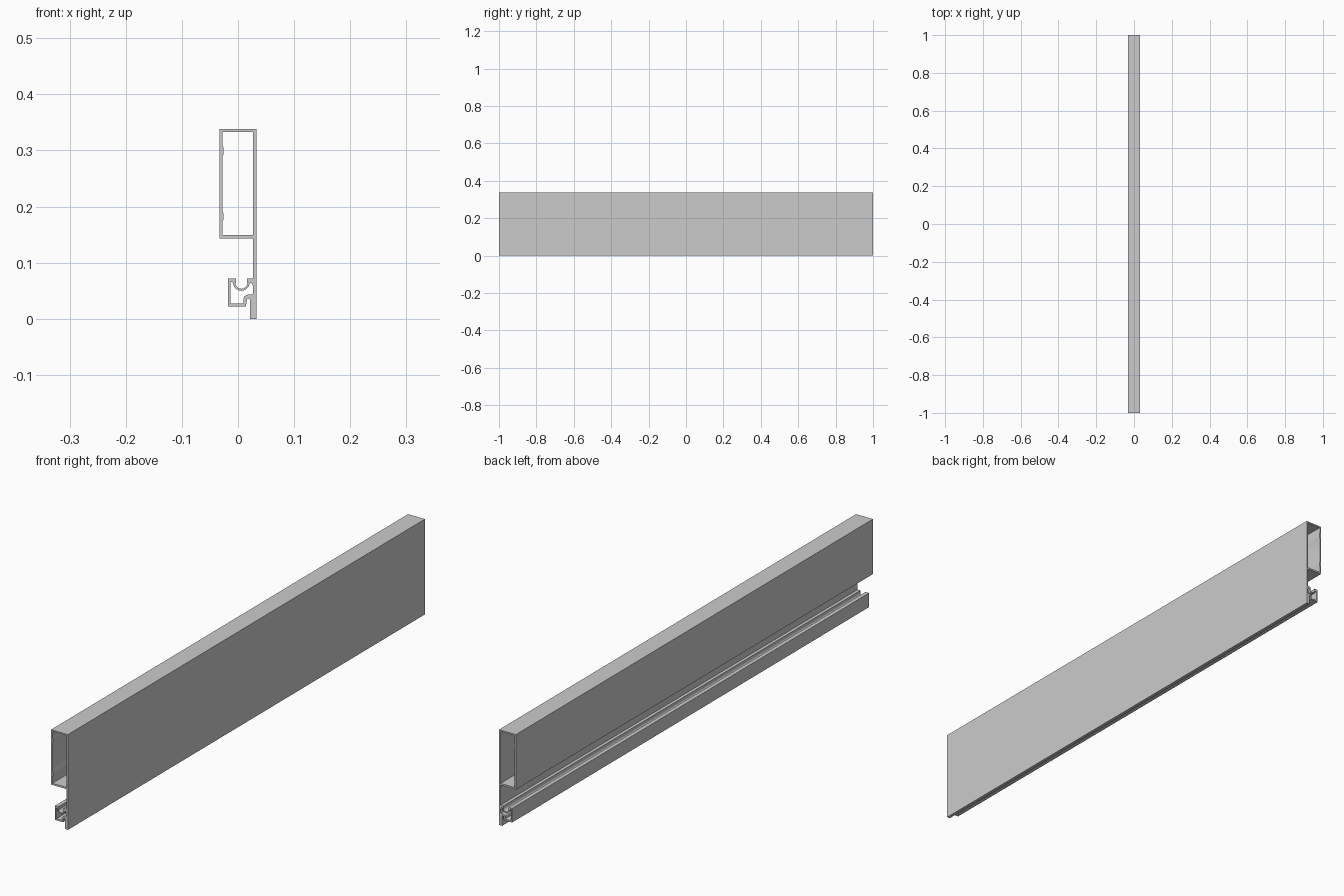
import bpy
from math import cos, sin, radians, pi

if "Cube" in bpy.data.objects:
    bpy.data.objects.remove(bpy.data.objects["Cube"])


def arc(cx, cz, r, a0, a1, n=8):
    """Points on an arc, angles in degrees."""
    return [(cx + r * cos(radians(a0 + (a1 - a0) * i / n)),
             cz + r * sin(radians(a0 + (a1 - a0) * i / n))) for i in range(n + 1)]


def pad(z0, z1):
    """Shallow raised strip on the inner left wall."""
    m = (z1 - z0) * 0.2
    return [(-0.028, z0), (-0.0262, z0 + m), (-0.0262, z1 - m), (-0.028, z1)]


# Outer contour: box, web, grooved hook chamber and foot
outer = [(-0.033, 0.338), (0.033, 0.338), (0.033, 0.0), (0.021, 0.0)]
outer += [(0.021, 0.034)] + arc(0.0185, 0.034, 0.0025, 30, 180, 6)
outer += [(0.014, 0.022), (-0.018, 0.022), (-0.018, 0.072), (-0.004, 0.072), (-0.004, 0.064)]
outer += arc(0.006, 0.0645, 0.011, 195, 345)
outer += [(0.016, 0.072), (0.027, 0.072), (0.027, 0.143), (-0.033, 0.143)]

# Hollow of the main box, with two pads on the left wall
box_hole = [(0.027, 0.149), (-0.028, 0.149)]
box_hole += pad(0.172, 0.193) + pad(0.288, 0.311)
box_hole += [(-0.028, 0.333), (0.027, 0.333)]

# Hollow of the small lower chamber, below the round groove
chamber_hole = [(-0.013, 0.027), (0.010, 0.027)]
chamber_hole += arc(0.018, 0.035, 0.008, 180, 90, 6)
chamber_hole += [(0.026, 0.043), (0.027, 0.047), (0.027, 0.058), (0.024, 0.064), (0.021, 0.064)]
chamber_hole += arc(0.006, 0.0645, 0.0145, -15, -165)
chamber_hole += [(-0.010, 0.066), (-0.013, 0.066)]

# Extrude the section along the full length
curve = bpy.data.curves.new("rail_section", "CURVE")
curve.dimensions = "2D"
curve.fill_mode = "BOTH"
curve.extrude = 1.0
for pts in (outer, box_hole, chamber_hole):
    spline = curve.splines.new("POLY")
    spline.points.add(len(pts) - 1)
    for p, (x, z) in zip(spline.points, pts):
        p.co = (x, z, 0, 1)
    spline.use_cyclic_u = True

rail = bpy.data.objects.new("extruded_rail", curve)
rail.rotation_euler.x = pi / 2
bpy.context.collection.objects.link(rail)
bpy.context.view_layer.objects.active = rail
rail.select_set(True)
bpy.ops.object.convert(target="MESH")
bpy.ops.object.transform_apply(location=False, rotation=True, scale=False)

# Weld caps to sides and face outward
bpy.ops.object.mode_set(mode="EDIT")
bpy.ops.mesh.select_all(action="SELECT")
bpy.ops.mesh.remove_doubles(threshold=0.00005)
bpy.ops.mesh.normals_make_consistent(inside=False)
bpy.ops.object.mode_set(mode="OBJECT")
bpy.ops.object.shade_smooth_by_angle(angle=radians(30))
bpy.context.object.name = "extruded_rail"
